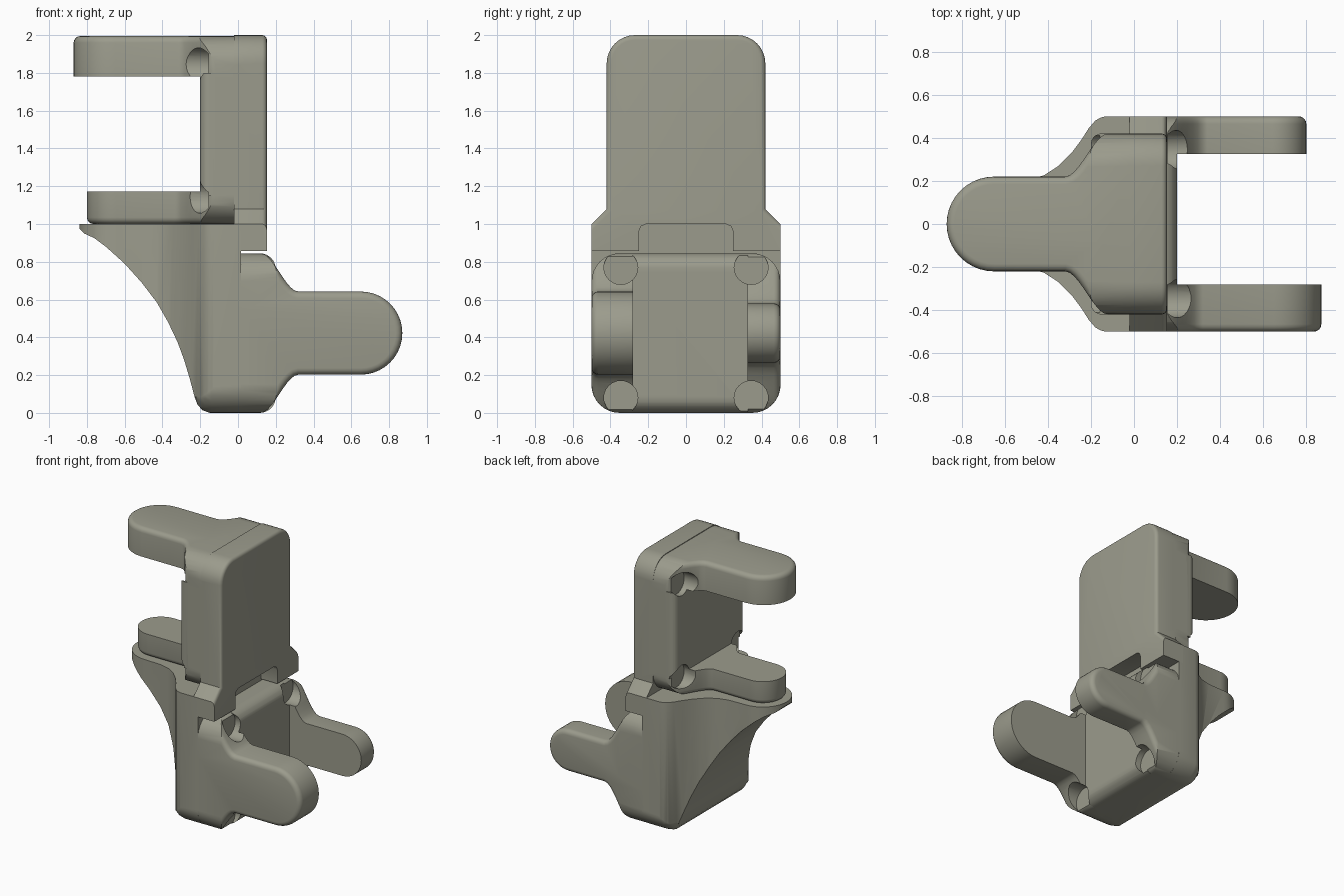
import bpy, bmesh
from math import sin, cos, pi, radians

if "Cube" in bpy.data.objects:
    bpy.data.objects.remove(bpy.data.objects["Cube"])


def arc(cx, cy, r, a0, a1, n=8):
    return [(cx + r * cos(radians(a0 + (a1 - a0) * i / n)),
             cy + r * sin(radians(a0 + (a1 - a0) * i / n))) for i in range(n + 1)]


def rounded_rect(u0, u1, v0, v1, r):
    return (arc(u1 - r, v0 + r, r, -90, 0) + arc(u1 - r, v1 - r, r, 0, 90) +
            arc(u0 + r, v1 - r, r, 90, 180) + arc(u0 + r, v0 + r, r, 180, 270))


def loft(name, sections, round_at=None, r=0.035, keep=lambda e: True):
    """Skin a row of 3D sections, optionally rounding the rim of one end."""
    bm = bmesh.new()
    rings = [[bm.verts.new(p) for p in s] for s in sections]
    caps = {'lo': bm.faces.new(rings[0]), 'hi': bm.faces.new(rings[-1])}
    for a, b in zip(rings, rings[1:]):
        for i in range(len(a)):
            j = (i + 1) % len(a)
            bm.faces.new((a[i], a[j], b[j], b[i]))
    bmesh.ops.recalc_face_normals(bm, faces=bm.faces)
    if round_at:
        rim = [e for e in caps[round_at].edges if keep(e)]
        bmesh.ops.bevel(bm, geom=rim, offset=r, segments=4, profile=0.5,
                        affect='EDGES', clamp_overlap=False)
    me = bpy.data.meshes.new(name)
    bm.to_mesh(me)
    bm.free()
    ob = bpy.data.objects.new(name, me)
    bpy.context.collection.objects.link(ob)
    return ob


def prism(name, pts, axis, lo, hi, *rounding):
    """Extrude a 2D outline along an axis."""
    place = {'x': lambda p, t: (t, p[0], p[1]),
             'y': lambda p, t: (p[0], t, p[1]),
             'z': lambda p, t: (p[0], p[1], t)}[axis]
    return loft(name, [[place(p, t) for p in pts] for t in (lo, hi)], *rounding)


def combine(ob, other, op):
    m = ob.modifiers.new(op.lower(), 'BOOLEAN')
    m.operation, m.object, m.solver = op, other, 'EXACT'
    bpy.context.view_layer.objects.active = ob
    bpy.ops.object.modifier_apply(modifier=m.name)
    bpy.data.objects.remove(other)
    return ob


def arm_outline(wide, narrow, tip, x1=0.32, direction=1, centre=0.0):
    """Wide root that eases into a narrow tongue with a round tip."""
    side = [(0.0, wide)]
    for i in range(11):
        t = i / 10
        s = t * t * (3 - 2 * t)
        side.append((0.12 + (x1 - 0.12) * t, wide + (narrow - wide) * s))
    side += arc(tip - narrow, 0, narrow, 90, 0, 10)
    full = side + [(x, -y) for x, y in reversed(side[:-1])]
    return [(x * direction, y + centre) for x, y in full]


not_root = lambda e: not all(abs(v.co.x) < 1e-4 for v in e.verts)

# ---- Lower half: curved gusset wall behind, two unequal side arms in front ----
half = [(0.015, 0.5), (-0.13, 0.5), (-0.155, 0.494), (-0.18, 0.48), (-0.21, 0.445), (-0.245, 0.39),
        (-0.29, 0.33), (-0.35, 0.27), (-0.42, 0.225), (-0.50, 0.205)]
half += arc(-0.64, 0, 0.2, 90, 180, 10)
lower = prism("lower_bracket", half + [(x, -y) for x, y in reversed(half[:-1])], 'z', 0, 1)
sweep = [(0.1, 0), (0.1, 1.1), (-0.84, 1.1), (-0.84, 0.975), (-0.815, 0.95), (-0.76, 0.925),
         (-0.70, 0.88), (-0.60, 0.79), (-0.51, 0.69), (-0.43, 0.585), (-0.37, 0.48),
         (-0.32, 0.375), (-0.285, 0.28), (-0.255, 0.18), (-0.23, 0.085), (-0.215, 0.045),
         (-0.19, 0.015), (-0.15, 0)]
combine(lower, prism("gusset_curve", sweep, 'y', -0.6, 0.6), 'INTERSECT')
# rounded underside whose radius grows towards the back corners
under = []
for x, r in [(-1, 0.30), (-0.222, 0.28), (-0.21, 0.24), (-0.195, 0.20), (-0.175, 0.17),
             (-0.14, 0.15), (1, 0.15)]:
    ring = [(0.501, 1.1), (-0.501, 1.1)]
    ring += arc(r - 0.501, r, r, 180, 270) + arc(0.501 - r, r, r, 270, 360)
    under.append([(x, y, z) for y, z in ring])
combine(lower, loft("underside_round", under), 'INTERSECT')

Z = 0.4225
side_arms = [("front_arm", Z, 0.22, 0.87, 0.32, -0.5, -0.28, 'lo'),
             ("back_arm", Z, 0.157, 0.80, 0.34, 0.325, 0.5, 'hi')]
for name, wide, narrow, tip, x1, y0, y1, rim in side_arms:
    arm = prism(name, arm_outline(wide, narrow, tip, x1, 1, Z), 'y', y0, y1, rim, 0.035, not_root)
    combine(arm, prism("corner_round", rounded_rect(-0.5, 0.5, 0, 0.845, 0.15), 'x', -0.5, 1.5),
            'INTERSECT')
    combine(lower, arm, 'UNION')
plate = [(0, 0)] + arc(0.115, 0.085, 0.085, 270, 360) + arc(0.115, 0.76, 0.085, 0, 90) + [(0, 0.845)]
combine(lower, prism("lower_plate", plate, 'y', -0.282, 0.327), 'UNION')

# ---- Upper half: outer plate with two feet, two arms pointing the other way ----
side = [(0.25, 0.857), (0.5, 0.857), (0.5, 1.0), (0.42, 1.08)] + arc(0.27, 1.85, 0.15, 0, 90)
notch = [(0.21, 1.0), (0.238, 0.988), (0.25, 0.96)]
right = notch + side
upper = prism("upper_bracket", right + [(-y, z) for y, z in reversed(right)], 'x', -0.02, 0.153,
              'hi', 0.025, lambda e: max(v.co.z for v in e.verts) > 1.01)
tongues = [("top_arm", 0.22, 0.87, 0.32, 1.78, 1.995, 'hi'),
           ("shelf_arm", 0.157, 0.80, 0.34, 1.0, 1.172, 'lo')]
for name, narrow, tip, x1, z0, z1, rim in tongues:
    arm = prism(name, arm_outline(0.42, narrow, tip, x1, -1), 'z', z0, z1, rim, 0.035, not_root)
    combine(arm, prism("corner_round", rounded_rect(-0.42, 0.42, 1.0, 1.995, 0.15), 'x', -1.5, 0.5),
            'INTERSECT')
    combine(upper, arm, 'UNION')
plate = [(0, -0.42), (0, 0.42)] + arc(-0.15, 0.37, 0.05, 90, 180) + arc(-0.15, -0.37, 0.05, 180, 270)
combine(upper, prism("upper_plate", plate, 'z', 1.15, 1.8), 'UNION')

# ---- Round relief holes at the inner corners of both halves ----
for y in (-0.345, 0.345):
    for z in (0.08, 0.77):
        combine(lower, prism("relief", arc(y, z, 0.09, 0, 345, 23), 'x', 0.155, 0.6), 'DIFFERENCE')
    for z in (1.145, 1.845):
        combine(upper, prism("relief", arc(y * 0.97, z, 0.088, 0, 345, 23), 'x', -0.6, -0.157),
                'DIFFERENCE')

# Olive grey, smooth curved faces, sharp edges kept
olive = bpy.data.materials.new("olive_grey")
olive.diffuse_color = (0.33, 0.33, 0.265, 1)
olive.use_nodes = True
olive.node_tree.nodes["Principled BSDF"].inputs["Base Color"].default_value = olive.diffuse_color
for ob in (lower, upper):
    ob.data.materials.clear()
    ob.data.materials.append(olive)
    bpy.ops.object.select_all(action='DESELECT')
    ob.select_set(True)
    bpy.context.view_layer.objects.active = ob
    bpy.ops.object.shade_smooth_by_angle(angle=radians(32))
